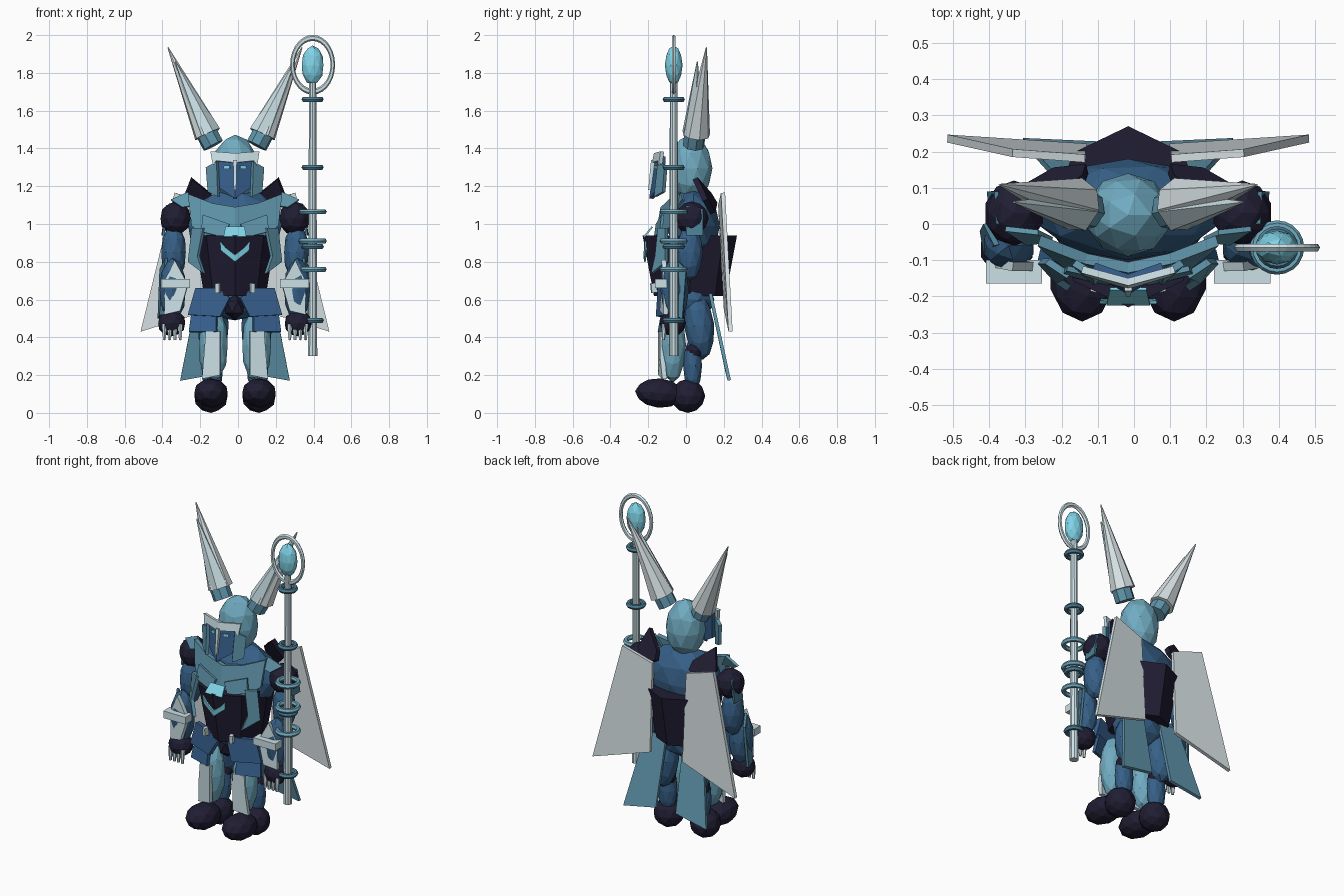
import bpy, bmesh, math
from mathutils import Vector, Matrix

CX = -0.016  # body centre line


def material(name, rgb):
    m = bpy.data.materials.new(name)
    m.diffuse_color = [(c / 255) ** 2.2 for c in rgb] + [1]
    return m


DARK = material("midnight", (37, 35, 54))
BLUE = material("blue", (58, 96, 141))
STEEL = material("steel_blue", (57, 96, 134))
TEAL = material("teal", (96, 148, 170))
LIGHT = material("light_teal", (112, 170, 192))
PALE = material("pale_steel", (204, 226, 232))
GREY = material("silver", (216, 226, 229))
CYAN = material("cyan", (128, 212, 232))
RING = material("deep_teal", (78, 126, 148))


def finish(name, bm, mat):
    bmesh.ops.recalc_face_normals(bm, faces=bm.faces)
    me = bpy.data.meshes.new(name)
    bm.to_mesh(me)
    bm.free()
    me.materials.append(mat)
    ob = bpy.data.objects.new(name, me)
    bpy.context.collection.objects.link(ob)
    return ob


def ball(name, loc, size, mat, tilt=0.0, sub=2):
    bm = bmesh.new()
    bmesh.ops.create_icosphere(bm, subdivisions=sub, radius=1)
    bm.transform(Matrix.Translation(loc) @ Matrix.Rotation(tilt, 4, 'X')
                 @ Matrix.Diagonal((*size, 1)))
    return finish(name, bm, mat)


def cone(name, a, b, r1, r2, mat, sides=8):
    a, b = Vector(a), Vector(b)
    bm = bmesh.new()
    bmesh.ops.create_cone(bm, cap_ends=True, segments=sides, radius1=r1,
                          radius2=r2, depth=(b - a).length)
    rot = (b - a).to_track_quat('Z', 'Y').to_matrix().to_4x4()
    bm.transform(Matrix.Translation((a + b) / 2) @ rot)
    return finish(name, bm, mat)


def plate(name, pts, thick, mat):
    """Polygon thickened along its own normal."""
    bm = bmesh.new()
    f = bm.faces.new([bm.verts.new(p) for p in pts])
    f.normal_update()
    n = f.normal.copy()
    if n.y < 0:
        n = -n
    ext = bmesh.ops.extrude_face_region(bm, geom=[f], use_keep_orig=True)
    for v in [g for g in ext["geom"] if isinstance(g, bmesh.types.BMVert)]:
        v.co += n * thick
    return finish(name, bm, mat)


def box(name, loc, size, mat):
    bm = bmesh.new()
    bmesh.ops.create_cube(bm, size=1)
    bm.transform(Matrix.Translation(loc) @ Matrix.Diagonal((*size, 1)))
    return finish(name, bm, mat)


def torus(name, loc, r, minor, mat, scale=(1, 1, 1), rot=0.0, seg=20):
    bpy.ops.mesh.primitive_torus_add(major_segments=seg, minor_segments=6,
                                     major_radius=r, minor_radius=minor)
    ob = bpy.context.object
    ob.name = name
    ob.data.transform(Matrix.Translation(loc) @ Matrix.Diagonal((*scale, 1))
                      @ Matrix.Rotation(rot, 4, 'X'))
    ob.data.materials.append(mat)


# Trunk
ball("torso", (CX, 0.04, 0.99), (0.26, 0.14, 0.2), STEEL)
ball("pelvis", (CX, 0.03, 0.6), (0.18, 0.12, 0.11), STEEL)
ball("crotch_guard", (CX, -0.08, 0.56), (0.06, 0.06, 0.07), DARK, sub=1)
body = cone("waist_armor", (0, 0, 0.62), (0, 0, 0.94), 0.19, 0.25, DARK)
for v in body.data.vertices:
    v.co.x = v.co.x * 0.86 + CX
    v.co.y += 0.02

# Head
ball("head", (CX, 0.025, 1.295), (0.12, 0.115, 0.178), LIGHT)
plate("nose_guard", [(CX - 0.01, -0.185, 1.34), (CX + 0.01, -0.185, 1.34),
                     (CX + 0.006, -0.2, 1.18), (CX - 0.006, -0.2, 1.18)], 0.02, PALE)

# Emblem on the chest
plate("chest_gem", [(CX + x, y, z) for x, y, z in
      ((-0.06, -0.225, 0.935), (-0.05, -0.182, 0.988), (0.05, -0.182, 0.988),
       (0.06, -0.225, 0.935))], 0.009, CYAN)
for s in (-1, 1):
    plate("chevron", [(CX + s * x, y, z) for x, y, z in (
        (0, -0.222, 0.80), (0, -0.226, 0.835), (0.05, -0.222, 0.875), (0.08, -0.22, 0.91),
        (0.075, -0.215, 0.86))], 0.009, CYAN)


def pair(fn, name, pts, *args):
    """Place a plate or cone on both sides of the body."""
    for s, side in ((-1, "right"), (1, "left")):
        q = [(CX + s * x, y, z) for x, y, z in pts]
        n = side + "_" + name
        fn(n, q, *args) if fn is plate else fn(n, *q, *args)


def balls(name, loc, size, mat, tilt=0.0, sub=2):
    for s, side in ((-1, "right"), (1, "left")):
        ball(side + "_" + name, (CX + s * loc[0], *loc[1:]), size, mat, tilt, sub)


# Visor
pair(plate, "face_plate", [(0, -0.165, 1.36), (0.1, -0.13, 1.36),
     (0.095, -0.14, 1.2), (0, -0.195, 1.135)], 0.025, BLUE)
pair(plate, "brow", [(0, -0.18, 1.325), (0, -0.17, 1.375), (0.13, -0.135, 1.385),
     (0.118, -0.145, 1.31), (0.1, -0.15, 1.335)], 0.02, PALE)
pair(plate, "eye", [(0.03, -0.171, 1.292), (0.03, -0.169, 1.31),
     (0.06, -0.158, 1.308), (0.06, -0.16, 1.292)], 0.009, CYAN)
pair(plate, "cheek_guard", [(0.098, -0.15, 1.33), (0.155, -0.115, 1.3),
     (0.145, -0.125, 1.17), (0.092, -0.17, 1.145)], 0.02, TEAL)

# Horns with sockets
pair(cone, "horn_socket", [(0.115, 0.04, 1.415), (0.16, 0.05, 1.5)], 0.058, 0.058, TEAL)
pair(cone, "horn", [(0.145, 0.055, 1.475), (0.355, 0.108, 1.935)], 0.074, 0.003, GREY)
pair(cone, "horn_front", [(0.14, 0.04, 1.48), (0.315, 0.06, 1.86)], 0.064, 0.003, PALE, 6)

# Collar and chest armor
pair(plate, "collar_spike", [(0.12, 0.11, 1.15), (0.225, 0.035, 1.235),
     (0.27, 0.09, 1.12), (0.2, 0.13, 1.05), (0.11, 0.14, 1.1)], 0.03, DARK)
pair(plate, "breastplate", [(0, -0.135, 1.09), (0.12, -0.11, 1.11), (0.25, -0.06, 1.16),
     (0.23, -0.08, 0.99), (0.16, -0.135, 0.94), (0, -0.16, 0.95)], 0.03, TEAL)
pair(plate, "breast_ridge", [(0.03, -0.16, 1.0), (0.17, -0.13, 1.05),
     (0.18, -0.14, 0.96), (0.06, -0.17, 0.93)], 0.015, TEAL)
pair(plate, "rib_guard", [(0.17, -0.15, 0.98), (0.23, -0.11, 0.98), (0.25, -0.11, 0.8),
     (0.17, -0.185, 0.74), (0.2, -0.165, 0.83)], 0.02, TEAL)
pair(plate, "belt_buckle", [(0.085, -0.185, 0.635), (0.085, -0.19, 0.685),
     (0.105, -0.185, 0.685), (0.105, -0.18, 0.635)], 0.03, PALE)

# Skirt plates
pair(plate, "hip_plate", [(0.03, -0.13, 0.61), (0.09, -0.15, 0.66), (0.21, -0.1, 0.66),
     (0.25, -0.1, 0.52), (0.08, -0.16, 0.51)], 0.03, BLUE)
pair(plate, "lower_hip_plate", [(0.1, -0.13, 0.54), (0.23, -0.08, 0.54),
     (0.245, -0.1, 0.43), (0.1, -0.15, 0.43)], 0.02, BLUE)

# Legs and feet
balls("thigh", (0.115, 0.07, 0.46), (0.085, 0.08, 0.18), STEEL, 0.1)
balls("knee_back", (0.12, 0.045, 0.33), (0.06, 0.05, 0.05), DARK)
balls("calf", (0.12, 0.035, 0.25), (0.06, 0.05, 0.15), STEEL)
balls("shin", (0.115, -0.07, 0.36), (0.08, 0.07, 0.2), LIGHT)
pair(plate, "shin_guard", [(0.08, -0.147, 0.43), (0.155, -0.138, 0.43), (0.165, -0.138, 0.3),
     (0.175, -0.125, 0.18), (0.08, -0.147, 0.2)], 0.025, PALE)
balls("toe", (0.127, -0.14, 0.105), (0.092, 0.13, 0.078), DARK, -0.08)
balls("heel", (0.127, 0.01, 0.09), (0.092, 0.092, 0.09), DARK)

# Arms
balls("shoulder", (0.315, 0.03, 1.03), (0.083, 0.09, 0.09), DARK)
balls("upper_arm", (0.325, 0.02, 0.85), (0.068, 0.07, 0.15), STEEL)
balls("forearm", (0.33, -0.06, 0.65), (0.072, 0.075, 0.17), STEEL)
pair(plate, "shoulder_plate", [(0.21, -0.05, 1.1), (0.25, -0.03, 1.17),
     (0.34, -0.02, 1.13), (0.28, -0.06, 1.09)], 0.015, TEAL)
pair(plate, "shoulder_fin", [(0.365, 0.0, 1.1), (0.37, 0.09, 1.08),
     (0.39, 0.09, 0.94), (0.385, 0.0, 0.94)], 0.012, RING)
pair(plate, "arm_guard", [(0.37, -0.06, 0.82), (0.4, 0.0, 0.76),
     (0.41, -0.02, 0.5), (0.4, -0.08, 0.52)], 0.015, RING)
pair(plate, "gauntlet", [(0.32, -0.13, 0.81), (0.37, -0.12, 0.7), (0.375, -0.12, 0.52),
     (0.29, -0.14, 0.54), (0.25, -0.13, 0.68)], 0.025, PALE)
balls("hand", (0.335, -0.07, 0.475), (0.075, 0.07, 0.07), DARK)
for s in (-1, 1):
    box("cuff", (CX + s * 0.315, -0.132, 0.685), (0.155, 0.065, 0.045), PALE)
    for i in range(4):
        x = CX + s * (0.29 + 0.028 * i)
        cone("finger", (x, -0.115, 0.47), (x, -0.12, 0.385), 0.015, 0.008, PALE, 6)

# Back wings and coat tails
pair(plate, "wing", [(0.12, 0.17, 1.1), (0.32, 0.185, 1.165),
     (0.5, 0.225, 0.43), (0.115, 0.2, 0.55)], 0.022, GREY)
pair(plate, "coat_tail", [(0.06, 0.12, 0.63), (0.2, 0.12, 0.63),
     (0.29, 0.22, 0.17), (0.07, 0.21, 0.21)], 0.018, TEAL)

# Staff
SX, SY = 0.395, -0.065
cone("staff_rod", (SX, SY, 0.3), (SX, SY, 1.76), 0.026, 0.02, PALE, 10)
ball("staff_orb", (SX, SY, 1.84), (0.06, 0.047, 0.105), CYAN)
torus("staff_halo", (SX, SY, 1.843), 0.107, 0.012, PALE, (1, 1, 1.33), math.pi / 2, 28)
for z, r, m in ((1.66, 0.044, RING), (1.3, 0.044, RING), (1.065, 0.06, LIGHT), (0.91, 0.06, LIGHT),
                (0.88, 0.045, RING), (0.76, 0.06, LIGHT), (0.49, 0.045, RING)):
    torus("staff_ring", (SX, SY, z), r, 0.015, m)
